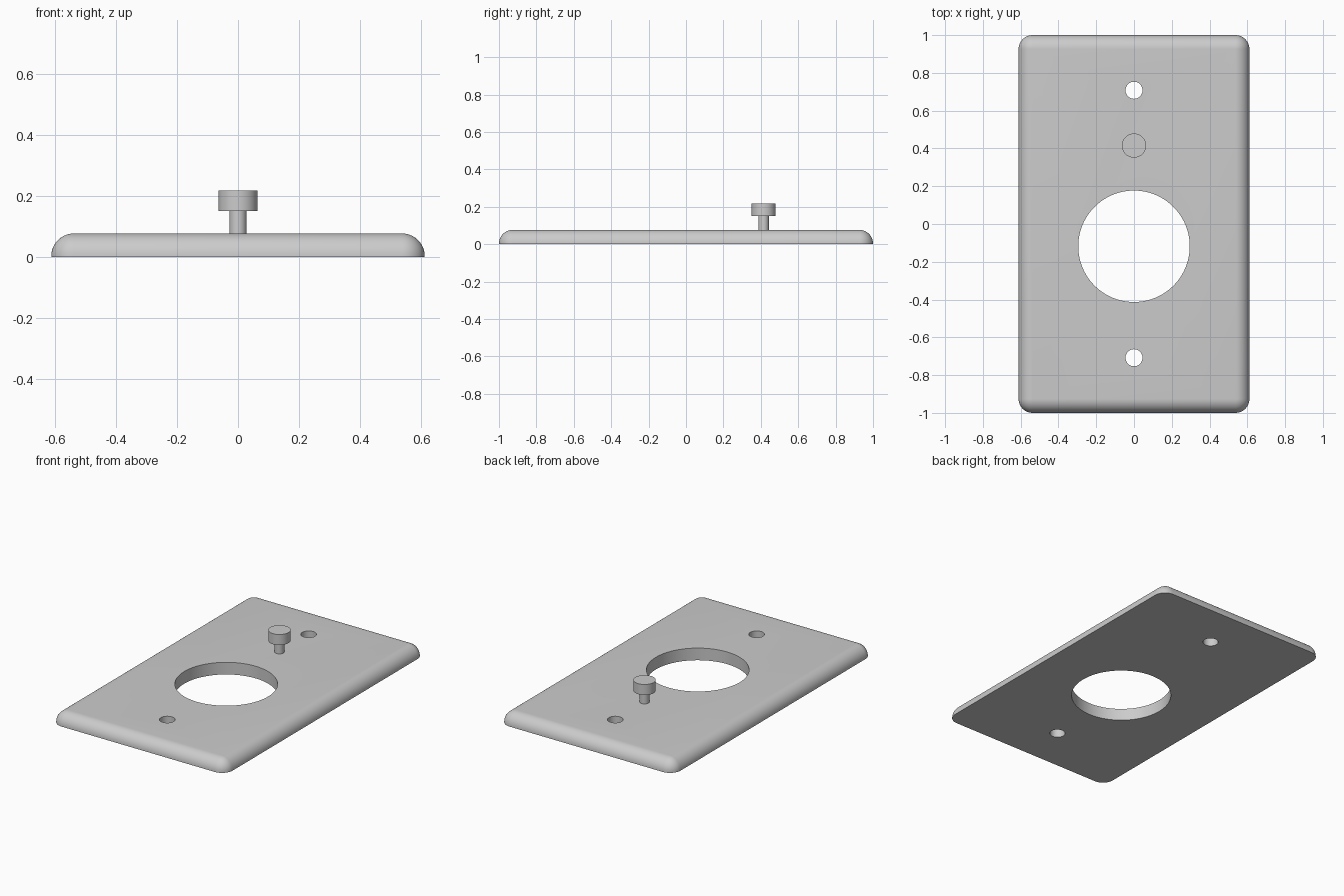
import bpy, bmesh, math

if "Cube" in bpy.data.objects:
    bpy.data.objects.remove(bpy.data.objects["Cube"])

HALF_W, HALF_L, HEIGHT, ROUND = 0.611, 1.0, 0.077, 0.074
STEPS = 10


def cylinder(name, radius, z0, z1, y, sides=64):
    bpy.ops.mesh.primitive_cylinder_add(vertices=sides, radius=radius, depth=z1 - z0,
                                        location=(0, y, (z0 + z1) / 2))
    ob = bpy.context.object
    ob.name = name
    return ob


def smooth(ob):
    bpy.ops.object.select_all(action='DESELECT')
    ob.select_set(True)
    bpy.context.view_layer.objects.active = ob
    bpy.ops.object.shade_smooth_by_angle(angle=math.radians(35))


def outline(bm, r, z):
    """Ring of vertices around the plate, with corners of radius r."""
    ring = []
    for q, (sx, sy) in enumerate([(1, 1), (-1, 1), (-1, -1), (1, -1)]):
        for i in range(STEPS + 1):
            a = math.pi / 2 * (q + i / STEPS)
            ring.append(bm.verts.new((sx * (HALF_W - ROUND) + r * math.cos(a),
                                      sy * (HALF_L - ROUND) + r * math.sin(a), z)))
    return ring


# Plate: stacked outlines following a quarter-round edge
bm = bmesh.new()
rings = [outline(bm, ROUND, 0)]
for i in range(STEPS + 1):
    a = math.pi / 2 * i / STEPS
    rings.append(outline(bm, ROUND * math.cos(a), HEIGHT - ROUND + ROUND * math.sin(a)))
n = len(rings[0])
for low, high in zip(rings, rings[1:]):
    for i in range(n):
        j = (i + 1) % n
        bm.faces.new((low[i], low[j], high[j], high[i]))
bm.faces.new(rings[0][::-1])
bm.faces.new(rings[-1])
bmesh.ops.remove_doubles(bm, verts=bm.verts[:], dist=1e-5)
bmesh.ops.recalc_face_normals(bm, faces=bm.faces[:])
mesh = bpy.data.meshes.new("wall_plate")
bm.to_mesh(mesh)
bm.free()
plate = bpy.data.objects.new("wall_plate", mesh)
bpy.context.collection.objects.link(plate)

# Outlet opening and two screw holes
for radius, y in [(0.295, -0.118), (0.045, 0.708), (0.045, -0.708)]:
    cutter = cylinder("hole_cutter", radius, -0.1, 0.2, y, 96 if radius > 0.1 else 48)
    cutter.hide_render = True
    mod = plate.modifiers.new("hole", 'BOOLEAN')
    mod.operation = 'DIFFERENCE'
    mod.solver = 'EXACT'
    mod.object = cutter
    bpy.context.view_layer.objects.active = plate
    bpy.ops.object.modifier_apply(modifier=mod.name)
    bpy.data.objects.remove(cutter)
smooth(plate)

# Knob: thin stem with a wider cap
smooth(cylinder("knob_stem", 0.028, HEIGHT, 0.15, 0.415, 48))
smooth(cylinder("knob_cap", 0.064, 0.15, 0.217, 0.415))
